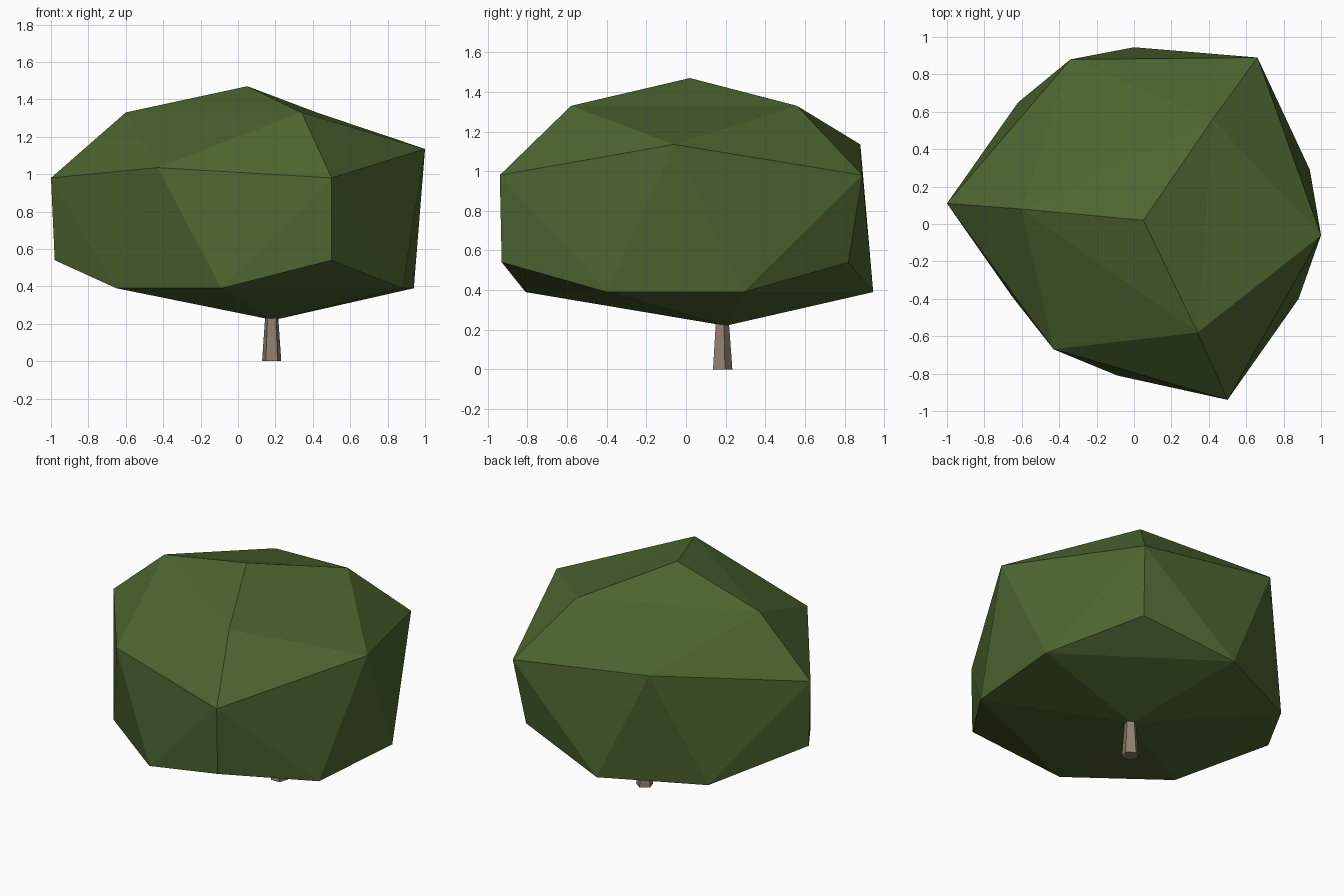
import bpy, bmesh, math
from mathutils import Vector

if "Cube" in bpy.data.objects:
    bpy.data.objects.remove(bpy.data.objects["Cube"])


def material(name, rgb):
    m = bpy.data.materials.new(name)
    m.diffuse_color = (*rgb, 1)
    m.use_nodes = True
    m.node_tree.nodes["Principled BSDF"].inputs["Base Color"].default_value = m.diffuse_color
    return m


def make_object(name, bm, mat):
    bmesh.ops.recalc_face_normals(bm, faces=bm.faces[:])
    mesh = bpy.data.meshes.new(name)
    bm.to_mesh(mesh)
    bm.free()
    mesh.materials.append(mat)
    obj = bpy.data.objects.new(name, mesh)
    bpy.context.collection.objects.link(obj)
    return obj


leaf = material("leaf green", (0.076, 0.132, 0.030))
bark = material("bark brown", (0.28, 0.22, 0.165))

# Foliage: a faceted ball of three sectors between a top and a bottom point.
# Each sector: shoulder, corner, lower corner, side peak, two rim points.
sectors = [
    [(-0.60, 0.08, 1.33), (-1.00, 0.11, 0.98), (-0.98, 0.10, 0.54),
     (-0.43, -0.67, 1.035), (-0.65, -0.39, 0.39), (-0.09, -0.81, 0.39)],
    [(0.34, -0.58, 1.33), (0.50, -0.94, 0.98), (0.50, -0.93, 0.54),
     (1.00, -0.06, 1.135), (0.88, -0.40, 0.39), (0.94, 0.29, 0.39)],
    [(0.42, 0.56, 1.33), (0.66, 0.89, 0.98), (0.61, 0.82, 0.54),
     (-0.34, 0.88, 1.135), (0.00, 0.945, 0.39), (-0.62, 0.65, 0.39)],
]
bm = bmesh.new()
top = bm.verts.new((0.05, 0.02, 1.47))
bottom = bm.verts.new((0.19, 0.20, 0.22))
rings = [[bm.verts.new(p) for p in s] for s in sectors]
for i in range(3):
    shoulder, corner, low, peak, rim_a, rim_b = rings[i]
    shoulder2, corner2, low2 = rings[(i + 1) % 3][:3]
    prev_rim = rings[i - 1][5]
    for tri in [
        (top, shoulder, shoulder2), (shoulder, peak, shoulder2),
        (shoulder, corner, peak), (shoulder2, peak, corner2),
        (corner, rim_a, peak), (peak, rim_a, rim_b), (peak, rim_b, corner2),
        (corner, low, rim_a), (corner2, rim_b, low2),
        (low, prev_rim, rim_a), (bottom, prev_rim, rim_a),
        (bottom, rim_a, rim_b),
    ]:
        bm.faces.new(tri)
make_object("foliage", bm, leaf)

# Trunk: short five-sided taper running up into the foliage
bm = bmesh.new()
bmesh.ops.create_cone(bm, cap_ends=True, segments=5, radius1=0.054,
                      radius2=0.032, depth=0.30)
bmesh.ops.translate(bm, verts=bm.verts[:], vec=Vector((0.18, 0.18, 0.15)))
make_object("trunk", bm, bark)
